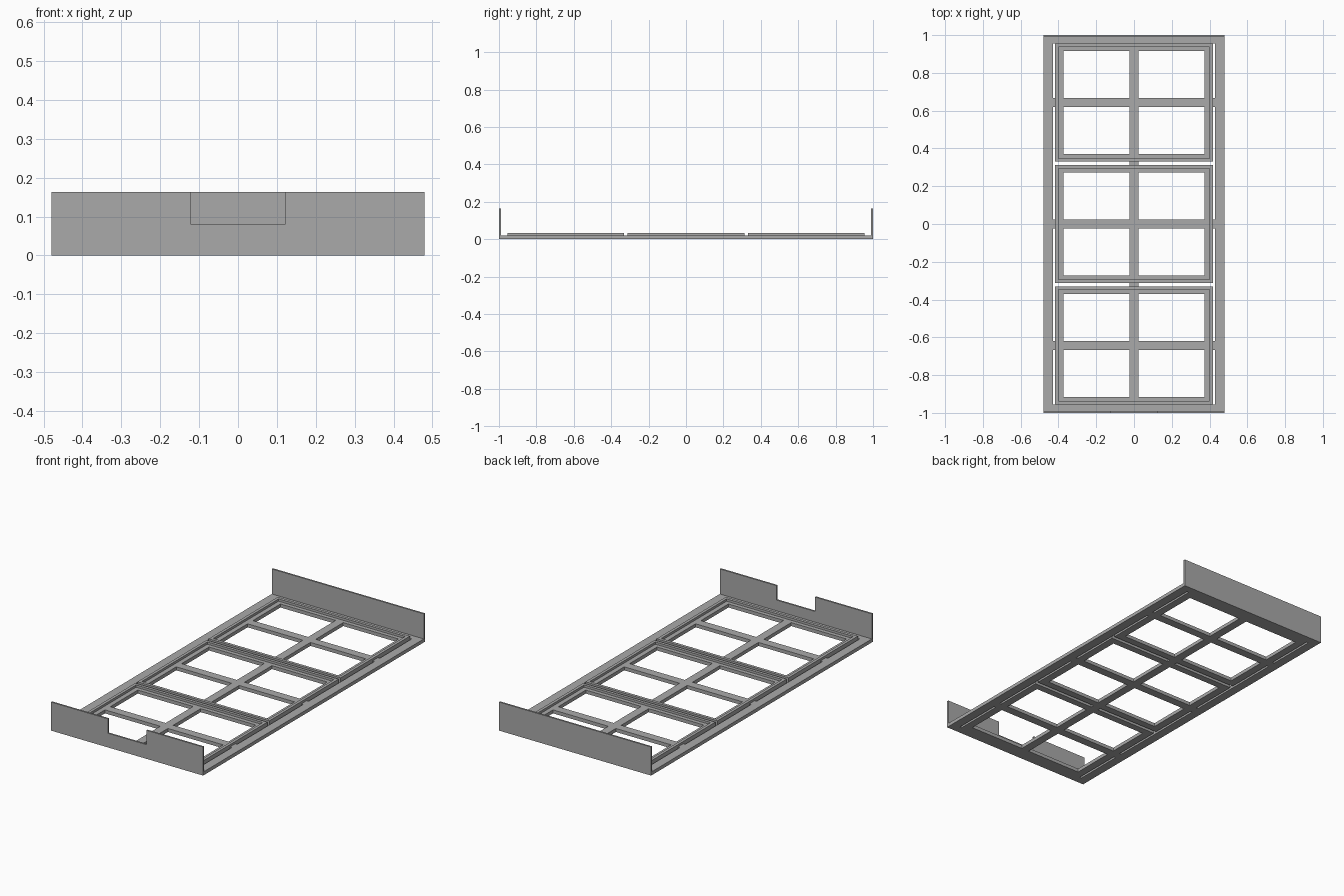
import bpy
import bmesh

old = bpy.data.objects.get("Cube")
if old:
    bpy.data.objects.remove(old, do_unlink=True)

grey = bpy.data.materials.new("plain_grey")
grey.use_nodes = True
colour = (0.4, 0.4, 0.4, 1)
grey.diffuse_color = colour
grey.node_tree.nodes["Principled BSDF"].inputs["Base Color"].default_value = colour

HALF_W, HALF_L = 0.48, 1.0
PLATE_TOP, RIDGE_TOP, WALL_TOP = 0.02, 0.033, 0.163
WALL = 0.01
PITCH = 0.643
UNIT_X, UNIT_Y = 0.417, 0.312      # half size of one window unit
OPEN_X, OPEN_Y = 0.373, 0.272      # half size of its opening
BAR = 0.024                        # half width of the cross bars
SLOT_X = 0.429                     # outer edge of the side slots
centres = [-PITCH, 0, PITCH]


def finish(name, bm):
    bmesh.ops.recalc_face_normals(bm, faces=bm.faces)
    mesh = bpy.data.meshes.new(name)
    bm.to_mesh(mesh)
    bm.free()
    mesh.materials.append(grey)
    obj = bpy.data.objects.new(name, mesh)
    bpy.context.collection.objects.link(obj)
    return obj


def slab(name, us, vs, keep, place, direction):
    """Extrude the grid cells that pass the keep rule into one solid."""
    bm = bmesh.new()
    us, vs = sorted(set(us)), sorted(set(vs))
    for u0, u1 in zip(us, us[1:]):
        for v0, v1 in zip(vs, vs[1:]):
            if keep((u0 + u1) / 2, (v0 + v1) / 2):
                corners = [(u0, v0), (u1, v0), (u1, v1), (u0, v1)]
                bm.faces.new([bm.verts.new(place(*c)) for c in corners])
    bmesh.ops.remove_doubles(bm, verts=bm.verts, dist=0.0001)
    base = bm.faces[:]
    extruded = bmesh.ops.extrude_face_region(bm, geom=base, use_keep_orig=True)
    moved = [g for g in extruded["geom"] if isinstance(g, bmesh.types.BMVert)]
    bmesh.ops.translate(bm, verts=moved, vec=direction)
    return finish(name, bm)


def plate_solid(x, y):
    x = abs(x)
    offset = min((abs(y - c) for c in centres))
    if BAR < x < OPEN_X and BAR < offset < OPEN_Y:
        return False                                   # window opening
    in_run = abs(y) < PITCH + UNIT_Y
    if UNIT_X < x < SLOT_X and in_run and offset > BAR:
        return False                                   # side slot
    if BAR < x < SLOT_X and in_run and offset > UNIT_Y:
        return False                                   # slot between units
    return True


# Base plate with openings and slots
xs = [s * v for s in (-1, 1) for v in (BAR, OPEN_X, UNIT_X, SLOT_X, HALF_W)]
ys = [c + s * v for c in centres for s in (-1, 1) for v in (BAR, OPEN_Y, UNIT_Y)]
slab("base_plate", xs, ys + [-HALF_L, HALF_L], plate_solid,
     lambda x, y: (x, y, 0), (0, 0, PLATE_TOP))

# Raised rim around each window unit
RIM = 0.017
for label, c in zip(("front", "middle", "back"), centres):
    slab(label + "_rim",
         [-UNIT_X, RIM - UNIT_X, UNIT_X - RIM, UNIT_X],
         [c - UNIT_Y, c - UNIT_Y + RIM, c + UNIT_Y - RIM, c + UNIT_Y],
         lambda x, y: abs(x) > UNIT_X - RIM or abs(y - c) > UNIT_Y - RIM,
         lambda x, y: (x, y, PLATE_TOP), (0, 0, RIDGE_TOP - PLATE_TOP))

# End walls, the front one notched
NOTCH, SILL = 0.122, 0.081
slab("front_wall", [-HALF_W, -NOTCH, NOTCH, HALF_W], [0, SILL, WALL_TOP],
     lambda x, z: abs(x) > NOTCH or z < SILL,
     lambda x, z: (x, -HALF_L, z), (0, WALL, 0))
slab("back_wall", [-HALF_W, HALF_W], [0, WALL_TOP], lambda x, z: True,
     lambda x, z: (x, HALF_L, z), (0, -WALL, 0))
